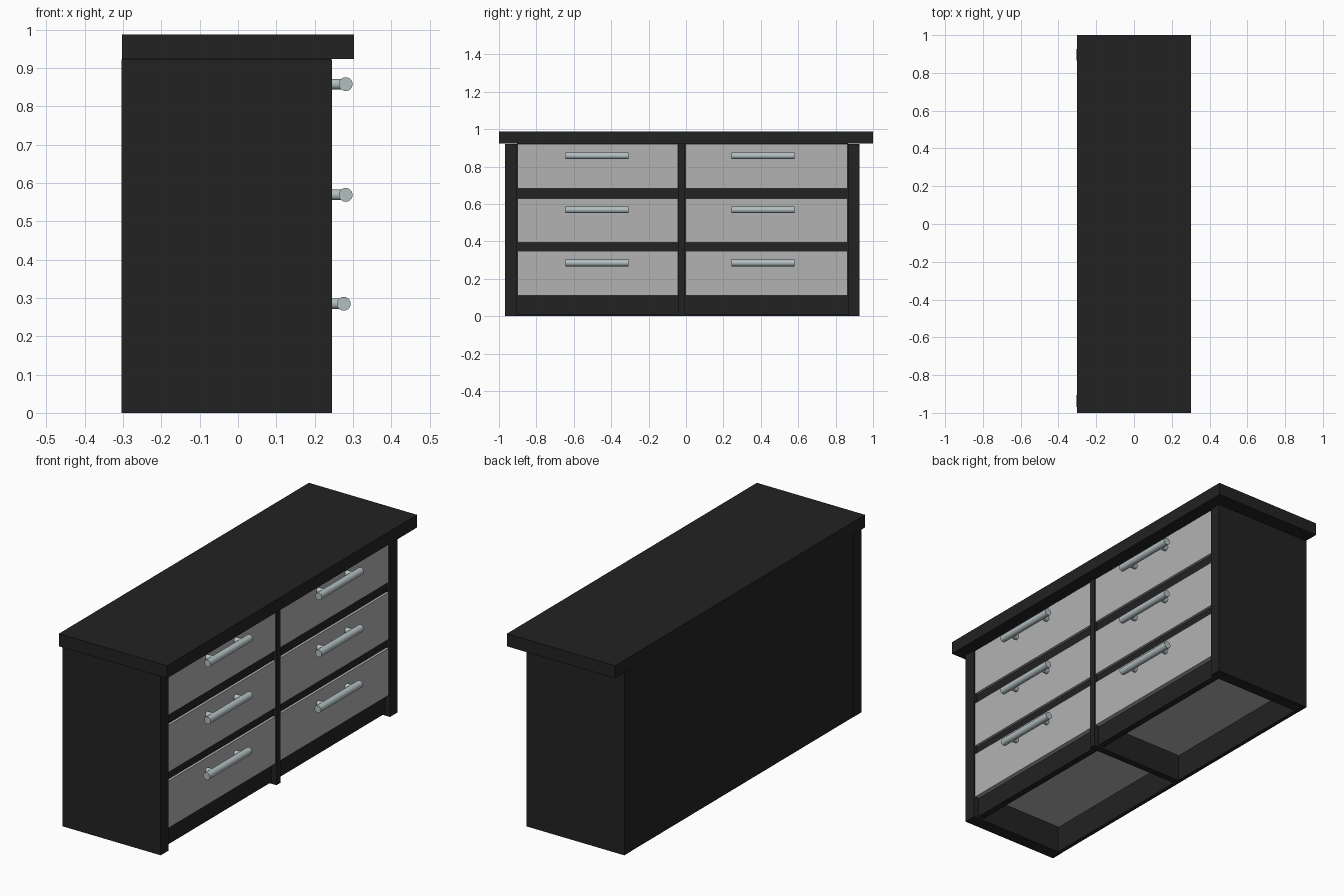
import bpy, bmesh, math
from mathutils import Matrix

if "Cube" in bpy.data.objects:
    bpy.data.objects.remove(bpy.data.objects["Cube"])


def material(name, rgb):
    m = bpy.data.materials.new(name)
    m.diffuse_color = (*rgb, 1)
    m.use_nodes = True
    m.node_tree.nodes["Principled BSDF"].inputs["Base Color"].default_value = m.diffuse_color
    return m


BLACK = material("black_wood", (0.016, 0.016, 0.016))
GREY = material("grey_front", (0.45, 0.45, 0.45))
STEEL = material("brushed_steel", (0.45, 0.52, 0.53))


def finish(name, bm, mat):
    mesh = bpy.data.meshes.new(name)
    bm.to_mesh(mesh)
    bm.free()
    ob = bpy.data.objects.new(name, mesh)
    bpy.context.collection.objects.link(ob)
    mesh.materials.append(mat)
    return ob


def box(name, x, y, z, mat):
    """Box from (min, max) ranges."""
    bm = bmesh.new()
    bmesh.ops.create_cube(bm, size=1)
    for v in bm.verts:
        for i, (a, b) in enumerate((x, y, z)):
            v.co[i] = (a + b) / 2 + v.co[i] * (b - a)
    return finish(name, bm, mat)


def rod(bm, center, radius, length, axis):
    rot = Matrix.Rotation(math.pi / 2, 4, axis)
    bmesh.ops.create_cone(bm, cap_ends=True, segments=32, radius1=radius,
                          radius2=radius, depth=length,
                          matrix=Matrix.Translation(center) @ rot)


def handle(name, x, y0, y1, z):
    bm = bmesh.new()
    rod(bm, (x, (y0 + y1) / 2, z), 0.018, y1 - y0, 'X')
    for y in (y0 + 0.055, y1 - 0.055):
        rod(bm, ((0.235 + x) / 2, y, z), 0.014, x - 0.235, 'Y')
    ob = finish(name, bm, STEEL)
    bpy.ops.object.select_all(action='DESELECT')
    ob.select_set(True)
    bpy.context.view_layer.objects.active = ob
    bpy.ops.object.shade_smooth_by_angle()


# Carcass: worktop, end panels, divider, back
BACK, FRONT = -0.304, 0.245
box("worktop", (-0.303, 0.303), (-1, 1), (0.924, 0.988), BLACK)
box("left_end_panel", (BACK, FRONT), (-0.968, -0.904), (0, 0.922), BLACK)
box("right_end_panel", (BACK, FRONT), (0.866, 0.927), (0, 0.922), BLACK)
box("center_divider", (-0.285, 0.243), (-0.04, -0.006), (0, 0.924), BLACK)
box("back_panel", (-0.303, -0.283), (-0.904, 0.866), (0, 0.924), BLACK)

# Two columns of drawers with rails, plinth and handles
columns = {"left": (-0.904, -0.04, -0.645, -0.307),
           "right": (-0.006, 0.866, 0.243, 0.58)}
rows = {"bottom": (0.11, 0.348, 0.285, 0.276),
        "middle": (0.393, 0.63, 0.569, 0.281),
        "top": (0.682, 0.92, 0.858, 0.281)}
for side, (y0, y1, h0, h1) in columns.items():
    box(f"{side}_plinth", (0.185, 0.217), (y0, y1), (0.01, 0.11), BLACK)
    box(f"{side}_lower_rail", (0.19, 0.227), (y0, y1), (0.34, 0.4), BLACK)
    box(f"{side}_upper_rail", (0.19, 0.227), (y0, y1), (0.62, 0.69), BLACK)
    for row, (z0, z1, hz, hx) in rows.items():
        name = f"{side}_{row}_drawer"
        box(name + "_front", (0.215, 0.24), (y0 + 0.003, y1 - 0.003), (z0, z1), GREY)
        box(name + "_box", (-0.283, 0.216), (y0 + 0.004, y1 - 0.004),
            (z0 + 0.025, z1 - 0.02), GREY)
        handle(name + "_handle", hx, h0, h1, hz)
